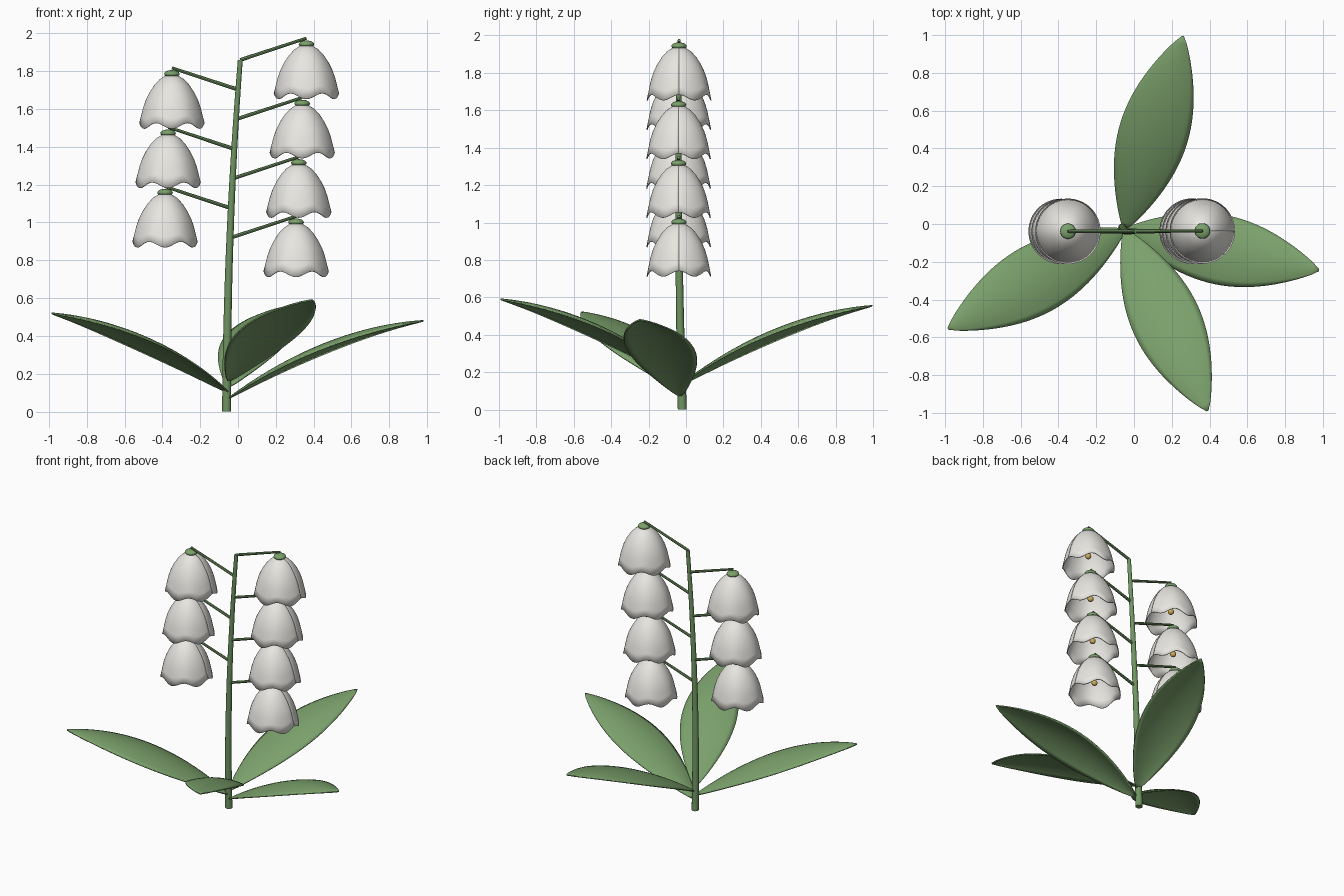
import bpy, math
from mathutils import Vector

if "Cube" in bpy.data.objects:
    bpy.data.objects.remove(bpy.data.objects["Cube"])


def material(name, rgb):
    m = bpy.data.materials.new(name)
    m.diffuse_color = (*rgb, 1)
    m.use_nodes = True
    m.node_tree.nodes["Principled BSDF"].inputs["Base Color"].default_value = m.diffuse_color
    return m


LEAF = material("leaf green", (0.20, 0.36, 0.15))
STEM = material("stem green", (0.16, 0.30, 0.12))
WHITE = material("petal white", (0.80, 0.79, 0.75))
GOLD = material("stamen gold", (0.62, 0.42, 0.10))


def add_mesh(name, verts, faces, mat, thickness=0):
    me = bpy.data.meshes.new(name)
    me.from_pydata(verts, [], faces)
    me.materials.append(mat)
    ob = bpy.data.objects.new(name, me)
    bpy.context.collection.objects.link(ob)
    if thickness:
        mod = ob.modifiers.new("thickness", 'SOLIDIFY')
        mod.thickness = thickness
        mod.offset = 0
    bpy.ops.object.select_all(action='DESELECT')
    ob.select_set(True)
    bpy.context.view_layer.objects.active = ob
    bpy.ops.object.shade_smooth_by_angle(angle=math.radians(40))
    return ob


def grid_faces(rows, cols):
    return [(r * cols + c, r * cols + c + 1, (r + 1) * cols + c + 1, (r + 1) * cols + c)
            for r in range(rows - 1) for c in range(cols - 1)]


def tube(name, points, radii, mat, sides=12):
    """Closed round tube along a path."""
    verts, faces = [], []
    n = len(points)
    for i, (p, r) in enumerate(zip(points, radii)):
        d = (points[min(i + 1, n - 1)] - points[max(i - 1, 0)]).normalized()
        if i == 0 and abs(d.z) > 0.9:
            d = Vector((0, 0, 1))          # flat foot
        u = d.cross(Vector((0, 1, 0))).normalized()
        v = d.cross(u)
        for k in range(sides):
            a = 2 * math.pi * k / sides
            verts.append(p + r * (u * math.cos(a) + v * math.sin(a)))
    for i in range(n - 1):
        for k in range(sides):
            j = (k + 1) % sides
            faces.append((i * sides + k, i * sides + j, (i + 1) * sides + j, (i + 1) * sides + k))
    faces.append(tuple(reversed(range(sides))))
    faces.append(tuple(range((n - 1) * sides, n * sides)))
    return add_mesh(name, verts, faces, mat)


def ball(name, centre, rx, rz, mat):
    bpy.ops.mesh.primitive_uv_sphere_add(segments=20, ring_count=12, radius=1, location=centre)
    ob = bpy.context.object
    ob.name = name
    ob.scale = (rx, rx, rz)
    ob.data.materials.append(mat)
    bpy.ops.object.shade_smooth()


# Main stem: leans slightly to the right towards the top
def stem_at(z):
    t = z / 1.86
    return Vector((-0.06 + 0.072 * t * t, -0.02 - 0.055 * t + 0.038 * t * t, z))


STEPS = 16
tube("stem", [stem_at(1.86 * i / STEPS) for i in range(STEPS + 1)],
     [0.024 - 0.011 * i / STEPS for i in range(STEPS + 1)], STEM)

# Bell profile: radius and height below the flower stalk tip
PROFILE = [(0.004, -0.036), (0.03, -0.042), (0.062, -0.062), (0.09, -0.092), (0.115, -0.13),
           (0.135, -0.17), (0.149, -0.21), (0.159, -0.25), (0.17, -0.292)]
COLS = 72


def bell(name, tip):
    verts = []
    for i, (r, z) in enumerate(PROFILE):
        lobe = (i / (len(PROFILE) - 1)) ** 4 * 0.015
        for c in range(COLS + 1):
            a = 2 * math.pi * c / COLS
            verts.append(tip + Vector((r * math.cos(a), r * math.sin(a),
                                       z - lobe * (1 - math.cos(6 * a)))))
    add_mesh(name, verts, grid_faces(len(PROFILE), COLS + 1), WHITE, 0.006)


# Seven flowers alternating right and left down the stem
for i in range(7):
    side = 1 if i % 2 == 0 else -1
    start = stem_at(1.86 - 0.157 * i)
    tip = start + Vector((0.35 * side, 0, 0.115))
    tube(f"flower_stalk_{i + 1}", [start, tip], [0.010, 0.008], STEM, 8)
    bell(f"bell_{i + 1}", tip)
    ball(f"bell_cap_{i + 1}", tip + Vector((0, 0, -0.032)), 0.041, 0.02, LEAF)
    ball(f"stamen_{i + 1}", tip + Vector((0, 0, -0.222)), 0.02, 0.02, GOLD)


# Leaves: lens outline, arched along the length, edges drooping
def leaf(name, base_z, tip):
    base = Vector((-0.05, -0.03, base_z))
    tip = Vector(tip)
    flat = Vector((tip.x - base.x, tip.y - base.y, 0)).normalized()
    across = Vector((-flat.y, flat.x, 0))
    rows, cols = 29, 13
    verts = []
    for r in range(rows):
        t = r / (rows - 1)
        w = max(math.sin(math.pi * t), 0) ** 0.85 + 0.02
        centre = base.lerp(tip, t) + Vector((0, 0, 0.34 * t * (1 - t)))
        for c in range(cols):
            s = 2 * c / (cols - 1) - 1
            verts.append(centre + across * (0.18 * w * s) - Vector((0, 0, 0.036 * w * s * s)))
    add_mesh(name, verts, grid_faces(rows, cols), LEAF, 0.008)


leaf("leaf_right", 0.07, (0.98, -0.245, 0.48))
leaf("leaf_left", 0.10, (-0.985, -0.555, 0.52))
leaf("leaf_back", 0.13, (0.26, 0.995, 0.555))
leaf("leaf_front", 0.16, (0.39, -0.99, 0.59))
